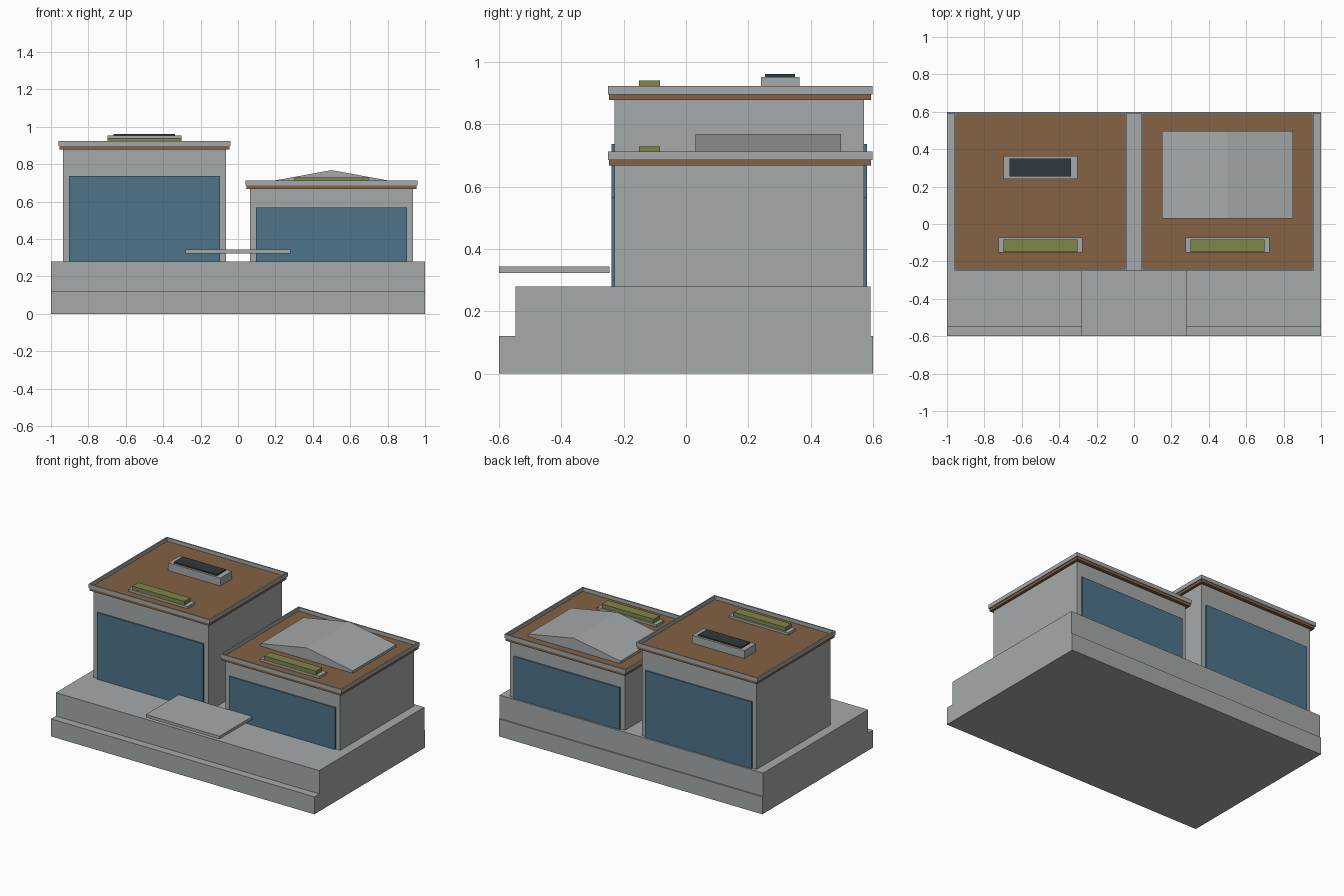
import bpy, bmesh

if "Cube" in bpy.data.objects:
    bpy.data.objects.remove(bpy.data.objects["Cube"])


def material(name, rgb):
    m = bpy.data.materials.new(name)
    m.diffuse_color = (*rgb, 1)
    m.use_nodes = True
    m.node_tree.nodes["Principled BSDF"].inputs["Base Color"].default_value = m.diffuse_color
    return m


CONCRETE = material("concrete grey", (0.38, 0.40, 0.40))
TIMBER = material("timber brown", (0.235, 0.122, 0.058))
GLASS = material("glass blue", (0.076, 0.175, 0.255))
PLANTS = material("plant green", (0.215, 0.24, 0.07))
PANEL = material("dark panel", (0.03, 0.042, 0.05))


def finish(name, bm, mat):
    bmesh.ops.recalc_face_normals(bm, faces=bm.faces)
    me = bpy.data.meshes.new(name)
    bm.to_mesh(me)
    bm.free()
    me.materials.append(mat)
    ob = bpy.data.objects.new(name, me)
    bpy.context.collection.objects.link(ob)
    return ob


def box_mesh(x, y, z):
    bm = bmesh.new()
    bmesh.ops.create_cube(bm, size=1)
    for v in bm.verts:
        v.co = [r[0] + (c + 0.5) * (r[1] - r[0]) for c, r in zip(v.co, (x, y, z))]
    return bm


def box(name, x, y, z, mat=CONCRETE):
    return finish(name, box_mesh(x, y, z), mat)


def ring(name, x, y, z, width, mat=CONCRETE):
    """Rectangular frame open at top and bottom."""
    bm = box_mesh(x, y, z)
    bm.normal_update()
    caps = [f for f in bm.faces if abs(f.normal.z) > 0.9]
    bmesh.ops.inset_individual(bm, faces=caps, thickness=width)
    edges = [e for f in caps for e in f.edges]
    bmesh.ops.delete(bm, geom=caps, context='FACES_ONLY')
    bmesh.ops.bridge_loops(bm, edges=edges)
    return finish(name, bm, mat)


def around(cx, half):
    return (cx - half, cx + half)


# Stepped plinth and floating entrance slab
box("plinth_lower", (-1, 1), (-0.6, 0.6), (0, 0.12))
box("plinth_upper", (-1, 1), (-0.547, 0.592), (0.12, 0.28))
box("entrance_slab", (-0.28, 0.28), (-0.6, -0.245), (0.323, 0.343))


def pavilion(side, cx, wall_top, glass_top):
    roof = wall_top + 0.02
    box(side + "_walls", around(cx, 0.436), (-0.229, 0.571), (0.28, wall_top))
    # Window plates on front and back
    box(side + "_front_window", around(cx, 0.403), (-0.2385, -0.229), (0.28, glass_top), GLASS)
    box(side + "_back_window", around(cx, 0.403), (0.571, 0.5805), (0.28, glass_top), GLASS)
    # Timber roof deck with raised concrete edge
    box(side + "_roof_deck", around(cx, 0.454), (-0.247, 0.594), (wall_top, roof), TIMBER)
    ring(side + "_parapet", around(cx, 0.46), (-0.251, 0.598), (roof - 0.002, wall_top + 0.045), 0.013)
    # Roof planter
    box(side + "_planter_tray", around(cx, 0.225), (-0.153, -0.073), (roof, roof + 0.016))
    box(side + "_planting", around(cx, 0.197), (-0.15, -0.083), (roof + 0.016, wall_top + 0.062), PLANTS)
    return roof


left_roof = pavilion("left", -0.5, 0.878, 0.737)
right_roof = pavilion("right", 0.5, 0.667, 0.567)

# Roof unit with dark panel on the taller pavilion
box("roof_unit", (-0.698, -0.302), (0.24, 0.364), (left_roof, 0.952))
box("roof_unit_panel", (-0.665, -0.338), (0.254, 0.35), (0.952, 0.961), PANEL)

# Low gabled skylight on the shorter pavilion
profile = [(0.15, right_roof), (0.85, right_roof), (0.85, 0.704), (0.5, 0.768), (0.15, 0.704)]
bm = bmesh.new()
face = bm.faces.new([bm.verts.new((x, 0.03, z)) for x, z in profile])
ext = bmesh.ops.extrude_face_region(bm, geom=[face])
for v in ext["geom"]:
    if isinstance(v, bmesh.types.BMVert):
        v.co.y = 0.498
if not any(abs(f.calc_center_median().y - 0.03) < 1e-4 for f in bm.faces):
    bm.faces.new([v for v in bm.verts if v.co.y < 0.1])
finish("gabled_skylight", bm, CONCRETE)
